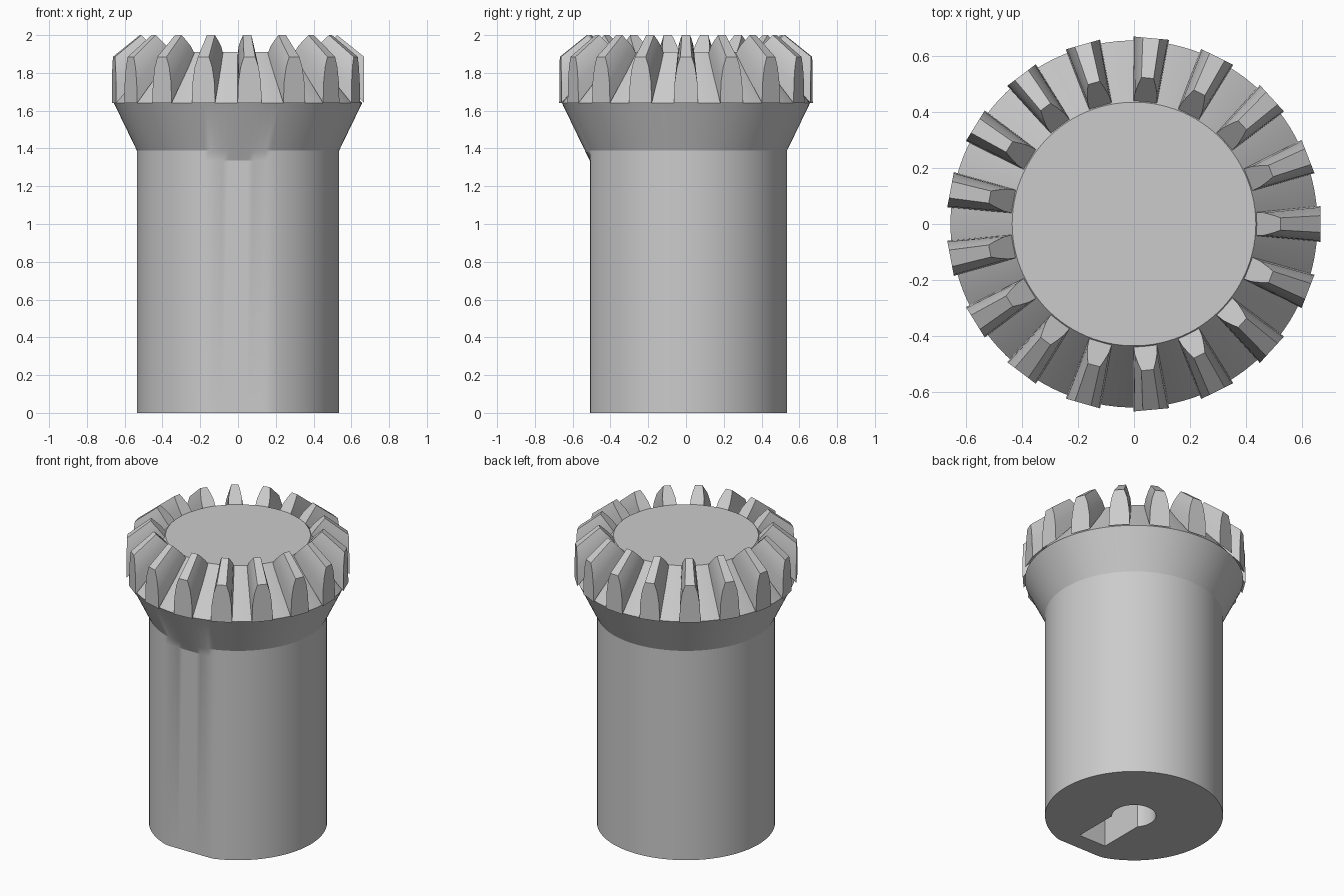
import bpy, bmesh
from math import sin, cos, pi, radians

cube = bpy.data.objects.get("Cube")
if cube:
    bpy.data.objects.remove(cube, do_unlink=True)

TEETH = 17
SEGMENTS = 102
FLAT_Y = -0.509

steel = bpy.data.materials.new("grey steel")
steel.use_nodes = True
steel.diffuse_color = (0.6, 0.6, 0.6, 1)
steel.node_tree.nodes["Principled BSDF"].inputs["Base Color"].default_value = (0.6, 0.6, 0.6, 1)


def make_object(name, bm):
    bmesh.ops.recalc_face_normals(bm, faces=bm.faces)
    mesh = bpy.data.meshes.new(name)
    bm.to_mesh(mesh)
    bm.free()
    mesh.materials.append(steel)
    obj = bpy.data.objects.new(name, mesh)
    bpy.context.collection.objects.link(obj)
    return obj


def loft(bm, rings):
    """Skin a list of equal-length point rings and cap both ends."""
    loops = [[bm.verts.new(p) for p in ring] for ring in rings]
    for a, b in zip(loops, loops[1:]):
        for i in range(len(a)):
            j = (i + 1) % len(a)
            bm.faces.new((a[i], a[j], b[j], b[i]))
    bm.faces.new(loops[0][::-1])
    bm.faces.new(loops[-1])


def ring(radius, z, flat=-1):
    angles = [2 * pi * i / SEGMENTS for i in range(SEGMENTS)]
    return [(radius * cos(a), max(radius * sin(a), flat), z) for a in angles]


def smooth(obj, angle):
    bpy.ops.object.select_all(action="DESELECT")
    obj.select_set(True)
    bpy.context.view_layer.objects.active = obj
    bpy.ops.object.shade_smooth_by_angle(angle=radians(angle))


# Shaft with a flat on its front, flaring into the gear blank
bm = bmesh.new()
loft(bm, [ring(0.536, 0, FLAT_Y), ring(0.536, 1.335, FLAT_Y), ring(0.536, 1.39),
          ring(0.657, 1.64), ring(0.436, 1.91)])
shaft = make_object("shaft_and_gear_blank", bm)

# Blind keyhole bore, cut from below
arc = [radians(-41 + 262 * i / 32) for i in range(33)]
keyhole = [(0.132 * cos(a), 0.132 * sin(a)) for a in arc] + [(-0.1, -0.39), (0.1, -0.39)]
bm = bmesh.new()
loft(bm, [[(x, y, z) for x, y in keyhole] for z in (-0.1, 1.2)])
cutter = make_object("keyhole_cutter", bm)
cutter.hide_render = True
cut = shaft.modifiers.new("keyhole", "BOOLEAN")
cut.operation = "DIFFERENCE"
cut.solver = "EXACT"
cut.object = cutter
bpy.context.view_layer.objects.active = shaft
bpy.ops.object.modifier_apply(modifier=cut.name)
bpy.data.objects.remove(cutter, do_unlink=True)
smooth(shaft, 20)


# Bevel gear teeth: each tooth is lofted from its outer to its inner end
def tooth_section(rows, angle):
    """Rows are (radius, half width, height) from root to tip."""
    points = [(r, w, z) for r, w, z in rows] + [(r, -w, z) for r, w, z in reversed(rows)]
    c, s = cos(angle), sin(angle)
    return [(r * c - w * s, r * s + w * c, z) for r, w, z in points]


OUTER = [(0.668, 0.064, 1.64), (0.668, 0.06, 1.75), (0.668, 0.048, 1.83), (0.668, 0.03, 1.885)]
INNER = [(0.435, 0.042, 1.9), (0.467, 0.04, 1.941), (0.5, 0.031, 1.975), (0.525, 0.022, 2.0)]
bm = bmesh.new()
for k in range(TEETH):
    angle = 2 * pi * k / TEETH
    loft(bm, [tooth_section(OUTER, angle), tooth_section(INNER, angle)])
teeth = make_object("gear_teeth", bm)
smooth(teeth, 12)
